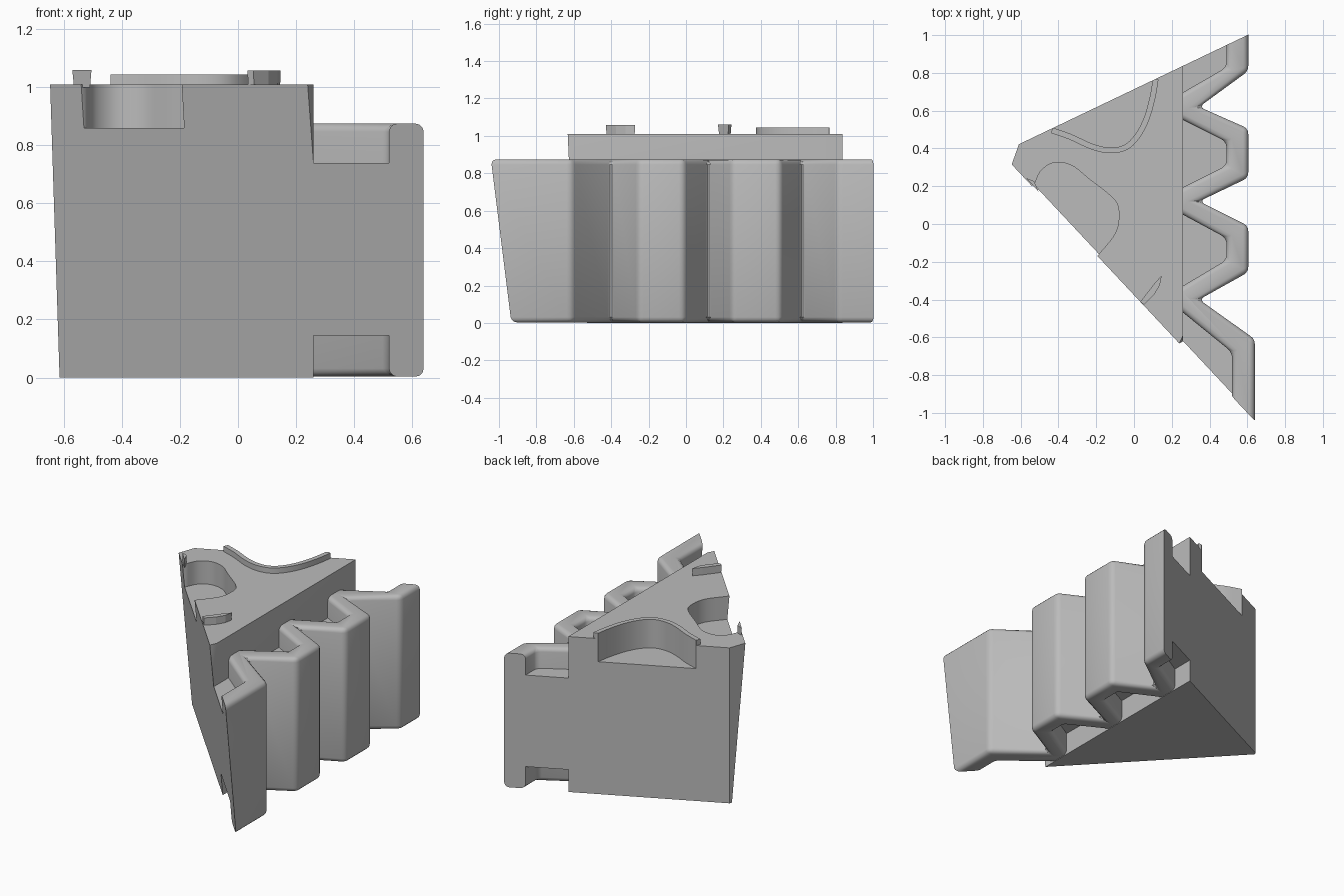
import bpy, bmesh
from mathutils import Vector

if "Cube" in bpy.data.objects:
    bpy.data.objects.remove(bpy.data.objects["Cube"])

grey = bpy.data.materials.new("stone grey")
grey.diffuse_color = (0.5, 0.5, 0.5, 1)
grey.use_nodes = True
grey.node_tree.nodes["Principled BSDF"].inputs["Base Color"].default_value = grey.diffuse_color


def front_y(x, z):
    """Leaning front cut of the wedge."""
    return -1.017 - 1.068 * (x - 0.6) + 0.126 * (1 - z / 1.01)


# Cut planes, as three points on each and a direction pointing out of the wedge
FRONT = [(-0.6, front_y(-0.6, 0), 0), (0.6, front_y(0.6, 0), 0), (0.6, front_y(0.6, 1), 1)]
BACK = [(-0.61, 0.422, 0), (0.6, 1.0, 0), (0.6, 1.0, 1)]
TIP = [(-0.61, 0.42, 0), (-0.645, 0.322, 1.01), (-0.61, 0.42, 1.01)]
CORNER = [(0.26, -0.59, 1.01), (0.24, front_y(0.24, 1.01), 1.01), (0.26, front_y(0.26, 0.74), 0.74)]
WEDGE = [(FRONT, (-1, -1, 0)), (BACK, (-1, 2, 0)), (TIP, (-1, 0, 0))]


def prism(name, outline, z0, z1, bevel=0.0, cuts=(), grow=1.0):
    """Extrude an outline upwards, round its edges and trim it by planes."""
    bm = bmesh.new()
    base = bm.faces.new([bm.verts.new((x, y, z0)) for x, y in outline])
    top = bmesh.ops.extrude_face_region(bm, geom=[base])["geom"]
    top = [v for v in top if isinstance(v, bmesh.types.BMVert)]
    mid = sum((v.co for v in top), Vector()) / len(top)
    for v in top:
        v.co = mid + (v.co - mid) * grow
        v.co.z = z1
    bmesh.ops.recalc_face_normals(bm, faces=bm.faces)
    if bevel:
        bmesh.ops.bevel(bm, geom=list(bm.edges), offset=bevel, segments=3,
                        profile=0.5, affect='EDGES')
    for pts, out in cuts:
        a, b, c = map(Vector, pts)
        n = (b - a).cross(c - a).normalized()
        if n.dot(Vector(out)) < 0:
            n = -n
        r = bmesh.ops.bisect_plane(bm, geom=bm.verts[:] + bm.edges[:] + bm.faces[:],
                                   plane_co=a, plane_no=n, clear_outer=True)
        edges = [e for e in r["geom_cut"] if isinstance(e, bmesh.types.BMEdge)]
        bmesh.ops.holes_fill(bm, edges=edges, sides=0)
    bmesh.ops.recalc_face_normals(bm, faces=bm.faces)
    me = bpy.data.meshes.new(name)
    bm.to_mesh(me)
    bm.free()
    me.materials.append(grey)
    ob = bpy.data.objects.new(name, me)
    bpy.context.collection.objects.link(ob)
    return ob


def activate(ob):
    bpy.ops.object.select_all(action='DESELECT')
    ob.select_set(True)
    bpy.context.view_layer.objects.active = ob


def smooth(ob):
    activate(ob)
    bpy.ops.object.shade_smooth_by_angle(angle=0.6)


def curve(points, steps=5):
    """Smooth a list of points with a Catmull-Rom spline."""
    p = [Vector(q) for q in points]
    p = [2 * p[0] - p[1]] + p + [2 * p[-1] - p[-2]]
    out = []
    for i in range(1, len(p) - 2):
        a, b, c, d = p[i - 1:i + 3]
        for k in range(steps):
            t = k / steps
            out.append(0.5 * (2 * b + (c - a) * t + (2 * a - 5 * b + 4 * c - d) * t * t
                              + (3 * b - a - 3 * c + d) * t ** 3))
    return out + [p[-2]]


# Main wedge
core = prism("core", [(-0.9, -1.2), (0.26, -1.2), (0.26, 1.2), (-0.9, 1.2)], 0, 1.01,
             cuts=WEDGE)
nick = prism("corner_cutter", [(0.2, -0.8), (0.3, -0.8), (0.3, -0.5), (0.2, -0.5)], 0.74, 1.2,
             cuts=[(CORNER, (-1, 1, -1))])

# Two curved recesses in the top, open to the cut sides
front_curve = curve([(-0.525, 0.215), (-0.49, 0.285), (-0.42, 0.325), (-0.33, 0.31), (-0.24, 0.24),
                     (-0.105, 0.13), (-0.08, 0.05), (-0.1, -0.05), (-0.19, -0.165)])
front_pocket = prism("front_pocket_cutter",
                     [(-0.62, 0.13)] + [tuple(q) for q in front_curve] + [(-0.26, -0.24)], 0.86, 1.2)
back_curve = curve([(-0.43, 0.51), (-0.33, 0.475), (-0.22, 0.425), (-0.13, 0.405), (-0.05, 0.42),
                    (0.01, 0.48), (0.055, 0.57), (0.085, 0.68), (0.1, 0.77)])
back_pocket = prism("back_pocket_cutter",
                    [(-0.5, 0.65)] + [tuple(q) for q in back_curve] + [(0.1, 0.95)], 0.86, 1.2)
for cutter in (nick, front_pocket, back_pocket):
    mod = core.modifiers.new("cut", 'BOOLEAN')
    mod.operation = 'DIFFERENCE'
    mod.solver = 'EXACT'
    mod.object = cutter
    activate(core)
    bpy.ops.object.modifier_apply(modifier=mod.name)
    bpy.data.objects.remove(cutter)
smooth(core)

# Raised rim along the back recess
outer = []
for i, q in enumerate(back_curve):
    d = back_curve[min(i + 1, len(back_curve) - 1)] - back_curve[max(i - 1, 0)]
    outer.append(q + Vector((d.y, -d.x)).normalized() * 0.03)
rim = prism("back_rim", [tuple(q) for q in back_curve + outer[::-1]], 1.0, 1.045,
            cuts=[WEDGE[1]])
smooth(rim)

# Small raised shards on the front edge
prism("left_shard", [(-0.565, 0.238), (-0.51, 0.178), (-0.53, 0.225)], 1.0, 1.06, grow=1.2)
shard = prism("right_shard", [(0.035, -0.41), (0.055, -0.425), (0.105, -0.375), (0.135, -0.325),
                              (0.145, -0.275), (0.105, -0.32), (0.07, -0.365)], 1.0, 1.058, grow=1.04)

# Corrugated outer band
band_out = [(0.605, 1.2), (0.605, 0.81), (0.345, 0.62), (0.605, 0.505), (0.605, 0.245),
            (0.345, 0.12), (0.605, -0.01), (0.605, -0.255), (0.345, -0.4), (0.64, -0.61), (0.64, -1.3)]
band_in = [(0.49, 1.2), (0.49, 0.83), (0.23, 0.68), (0.23, 0.565), (0.49, 0.435), (0.49, 0.31),
           (0.23, 0.18), (0.23, 0.065), (0.49, -0.075), (0.49, -0.19), (0.23, -0.345),
           (0.23, -0.445), (0.52, -0.68), (0.52, -1.3)]
band = prism("corrugated_band", band_out + band_in[::-1], 0.003, 0.875, 0.028, WEDGE[:2])
smooth(band)

# Infill between wedge and band, recessed above and below
fill_out = [(x - 0.04, y) for x, y in band_out]
prism("band_infill", [(0.2, 1.2)] + fill_out + [(0.2, -1.3)], 0.145, 0.74, cuts=WEDGE[:2])
